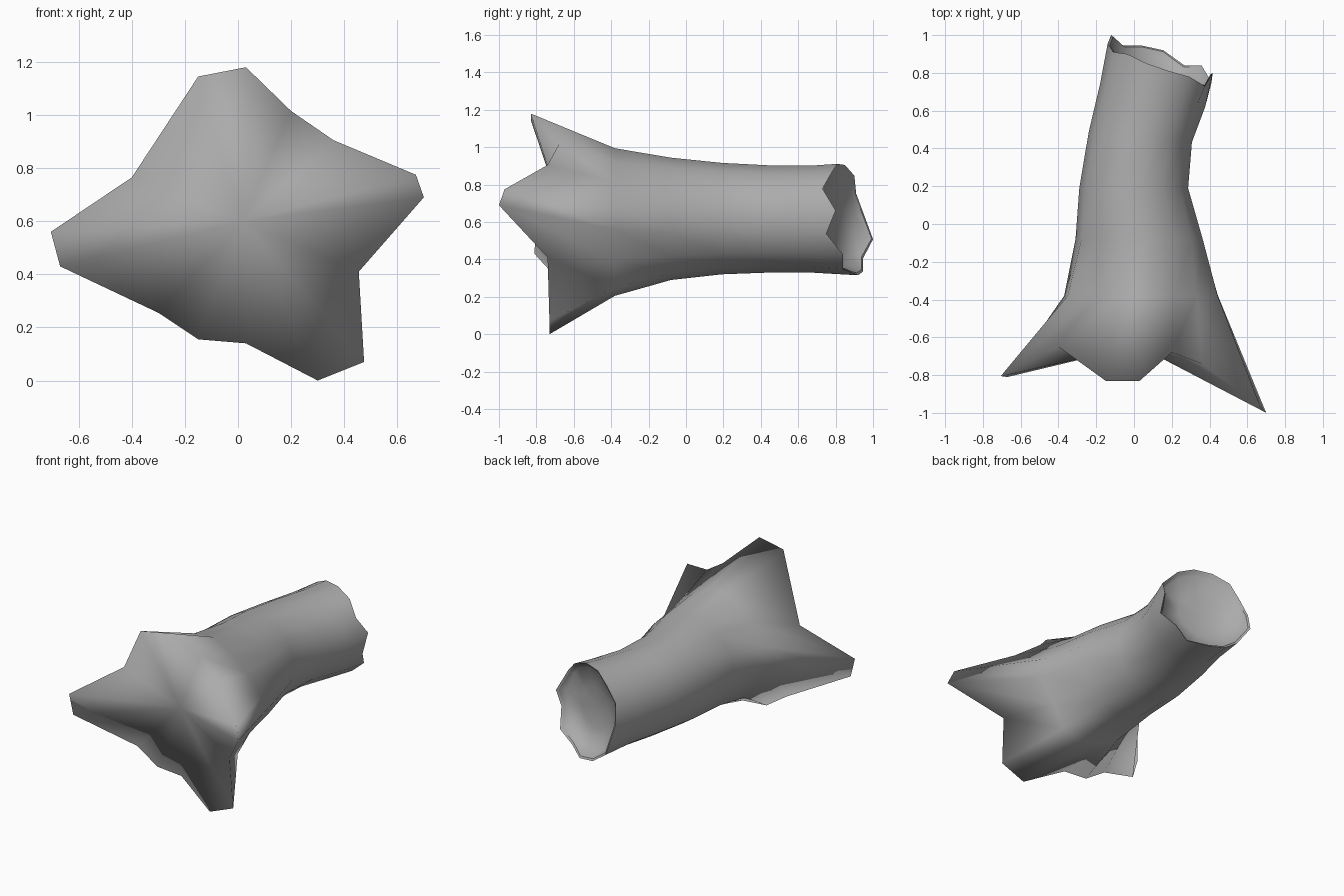
import bpy, bmesh
from math import sin, cos, radians

if "Cube" in bpy.data.objects:
    bpy.data.objects.remove(bpy.data.objects["Cube"])

# Outline of the flared root end: x, y, z, clockwise seen from the front
ROOTS = [(-.15, -.83, 1.145), (.03, -.83, 1.18), (.20, -.68, 1.015), (.36, -.74, .905),
         (.67, -.97, .775), (.70, -1.0, .69), (.455, -.74, .41), (.475, -.73, .07),
         (.30, -.73, .0), (.03, -.65, .14), (-.15, -.65, .155), (-.30, -.65, .255),
         (-.67, -.81, .43), (-.705, -.805, .56), (-.40, -.65, .765)]
N = len(ROOTS)
# Jagged lengths (y) around the broken end, same order
RIM = [.85, .81, .78, .73, .80, .75, .84, .84, .92, .945, .945, .95, 1.0, .955, .90]
RIM = RIM[:11] + [1.0, .955, .91, .90]


def oval(cx, cz, rx, rz, y, tilt=0.0, flare=0.0):
    """Trunk cross-section, optionally pulled towards the root outline."""
    pts = []
    for i, (ex, _, ez) in enumerate(ROOTS):
        a = radians(105 - i * 360 / N)
        x, z = cx + rx * cos(a), cz + rz * sin(a)
        pts.append((x + (ex - x) * flare, y - tilt * (x - cx), z + (ez - z) * flare))
    return pts


def jagged(cx, cz, rx, rz, drop):
    return [(x, RIM[i] - drop, z)
            for i, (x, _, z) in enumerate(oval(cx, cz, rx, rz, 0))]


# Edge of the shallow hollow: a tilted plane kept just below the broken rim
floor = [(x, min(y, RIM[i] - .025), z)
         for i, (x, y, z) in enumerate(oval(.135, .615, .25, .265, .82, .34))]

bm = bmesh.new()
sections = [
    ROOTS,
    oval(.05, .605, .325, .335, -.38, flare=.24),
    oval(.03, .62, .325, .318, -.08, flare=.04),
    oval(.0, .62, .29, .30, .19),
    oval(.035, .618, .275, .288, .46, .1),
    oval(.10, .617, .28, .288, .68, .22),
    jagged(.14, .615, .28, .30, 0),            # broken outer edge
    jagged(.14, .615, .268, .288, .008),       # inner edge of the bark
    floor,
    oval(.125, .615, .13, .14, .785, .3),
]
RIM_RINGS = (6, 7)
rings = [[bm.verts.new(p) for p in s] for s in sections]
for r0, r1 in zip(rings, rings[1:]):
    for i in range(N):
        j = (i + 1) % N
        bm.faces.new((r0[i], r0[j], r1[j], r1[i]))

# Fans closing the root face and the bottom of the hollow
for ring, centre in ((rings[0], (.02, -.645, .6)), (rings[-1], (.12, .77, .615))):
    c = bm.verts.new(centre)
    for i in range(N):
        bm.faces.new((ring[i], ring[(i + 1) % N], c))
bmesh.ops.recalc_face_normals(bm, faces=bm.faces)
for f in bm.faces:
    f.smooth = True

# Crisp edges on the broken rim only
for k in RIM_RINGS:
    for i in range(N):
        bm.edges.get((rings[k][i], rings[k][(i + 1) % N])).smooth = False

mesh = bpy.data.meshes.new("fallen_log")
bm.to_mesh(mesh)
bm.free()
log = bpy.data.objects.new("fallen_log", mesh)
bpy.context.collection.objects.link(log)

# Dark grey bark
bark = bpy.data.materials.new("bark")
bark.diffuse_color = (.41, .41, .41, 1)
bark.use_nodes = True
bark.node_tree.nodes["Principled BSDF"].inputs["Base Color"].default_value = bark.diffuse_color
mesh.materials.append(bark)
